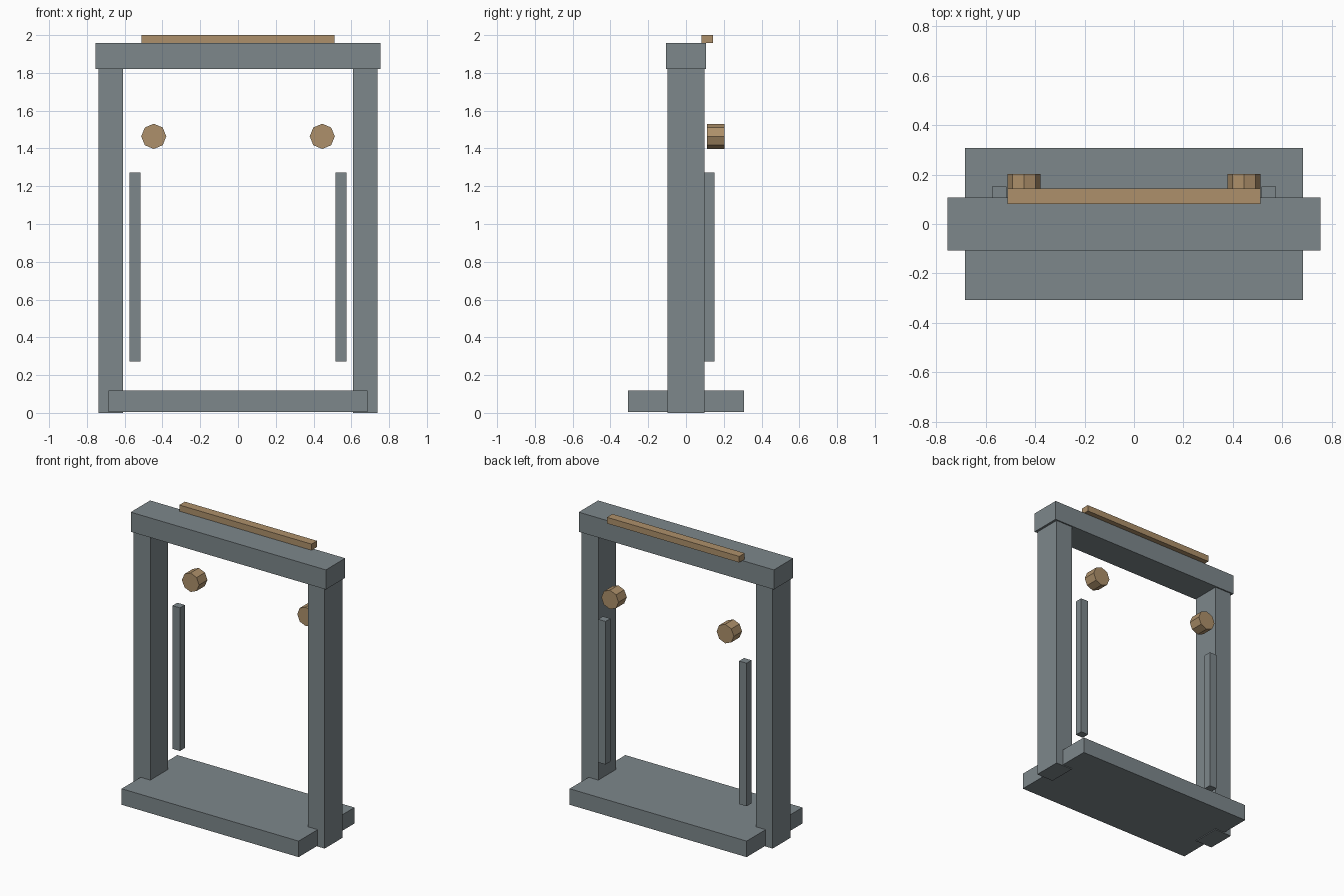
import bpy
import math

if "Cube" in bpy.data.objects:
    bpy.data.objects.remove(bpy.data.objects["Cube"])


def material(name, color):
    m = bpy.data.materials.new(name)
    m.diffuse_color = (*color, 1)
    m.use_nodes = True
    m.node_tree.nodes["Principled BSDF"].inputs["Base Color"].default_value = m.diffuse_color
    return m


grey = material("steel grey", (0.205, 0.242, 0.258))
tan = material("tan wood", (0.42, 0.28, 0.145))


def box(name, lo, hi, mat):
    bpy.ops.mesh.primitive_cube_add(size=1, location=[(a + b) / 2 for a, b in zip(lo, hi)])
    ob = bpy.context.object
    ob.name = name
    ob.scale = [b - a for a, b in zip(lo, hi)]
    bpy.ops.object.transform_apply(location=False, rotation=False, scale=True)
    ob.data.materials.append(mat)


# Base slab, top beam and thin plank on the beam
box("base", (-0.685, -0.308, 0.006), (0.685, 0.308, 0.118), grey)
box("top_beam", (-0.755, -0.107, 1.82), (0.755, 0.107, 1.957), grey)
box("top_plank", (-0.512, 0.082, 1.957), (0.512, 0.143, 2.0), tan)

for side, s in (("left", -1), ("right", 1)):
    # Upright post
    x = sorted((s * 0.61, s * 0.739))
    box(side + "_post", (x[0], -0.098, 0), (x[1], 0.098, 1.82), grey)
    # Slim rail behind the post
    x = sorted((s * 0.517, s * 0.575))
    box(side + "_rail", (x[0], 0.097, 0.272), (x[1], 0.151, 1.273), grey)
    # Eight-sided peg
    bpy.ops.mesh.primitive_cylinder_add(vertices=8, radius=0.0665, depth=0.091,
                                        location=(s * 0.446, 0.158, 1.464),
                                        rotation=(math.pi / 2, 0, 0))
    peg = bpy.context.object
    peg.name = side + "_peg"
    peg.data.materials.append(tan)
